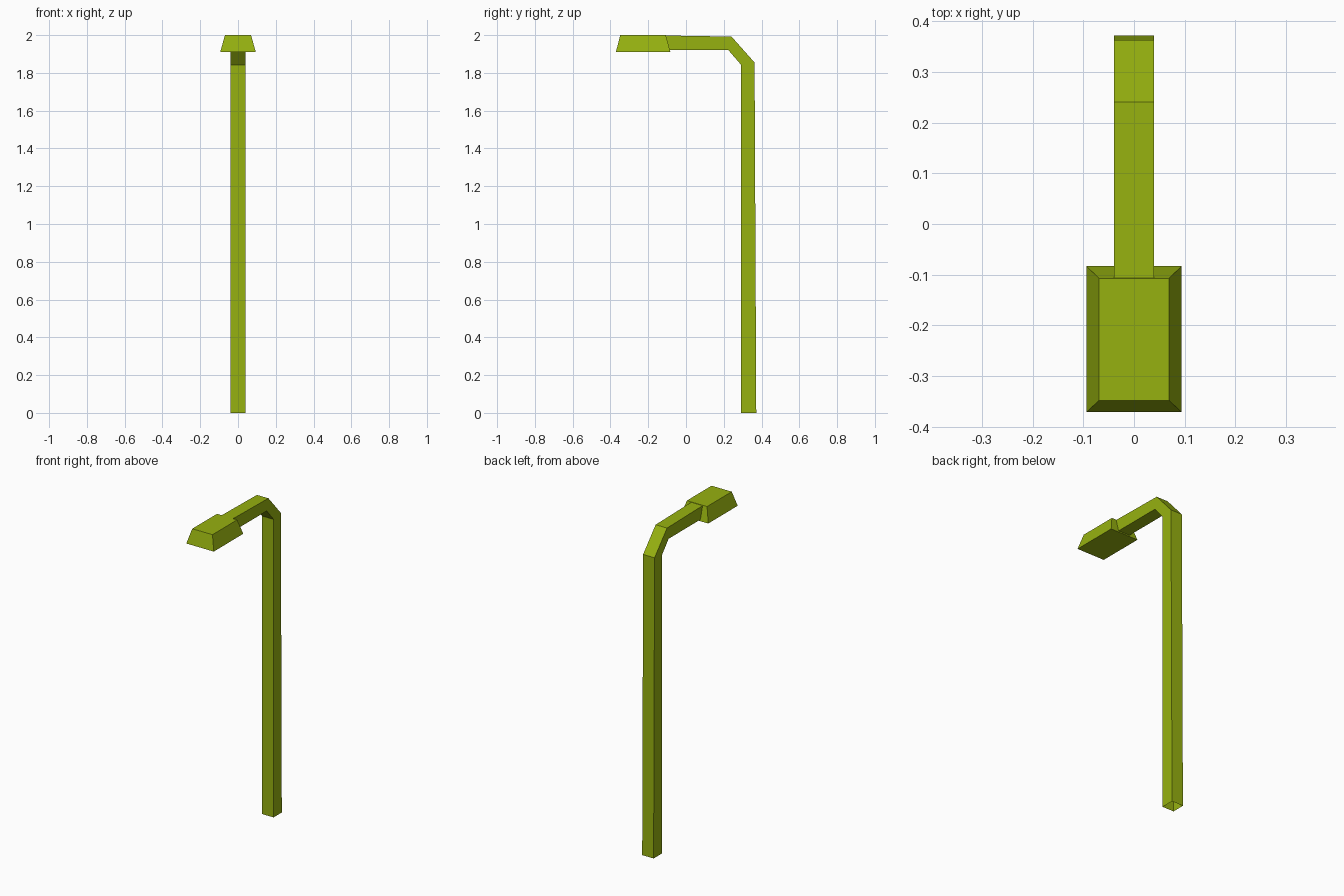
import bpy

if "Cube" in bpy.data.objects:
    bpy.data.objects.remove(bpy.data.objects["Cube"])

green = bpy.data.materials.new("olive green paint")
green.diffuse_color = (0.305, 0.44, 0.005, 1)
green.use_nodes = True
green.node_tree.nodes["Principled BSDF"].inputs["Base Color"].default_value = green.diffuse_color


def make_object(name, rings, cap_start, cap_end):
    """Bridge a series of four-cornered rings into a flat-shaded mesh."""
    verts = [v for ring in rings for v in ring]
    faces = []
    for r in range(len(rings) - 1):
        a = r * 4
        for i in range(4):
            j = (i + 1) % 4
            faces.append((a + i, a + j, a + 4 + j, a + 4 + i))
    if cap_start:
        faces.append((3, 2, 1, 0))
    if cap_end:
        n = len(verts)
        faces.append((n - 4, n - 3, n - 2, n - 1))
    mesh = bpy.data.meshes.new(name)
    mesh.from_pydata(verts, [], faces)
    mesh.materials.append(green)
    obj = bpy.data.objects.new(name, mesh)
    bpy.context.collection.objects.link(obj)
    return obj


# Bent pole: square tube with an open foot, (inner y, z), (outer y, z) per ring
W = 0.039
sections = [((0.292, 0.0), (0.372, 0.0)),
            ((0.292, 1.842), (0.363, 1.855)),
            ((0.225, 1.92), (0.241, 1.992)),
            ((-0.107, 1.92), (-0.107, 1.998))]
pole_rings = [[(-W, *inner), (W, *inner), (W, *outer), (-W, *outer)]
              for inner, outer in sections]
make_object("bent_pole", pole_rings, False, False)


# Lamp head: tapered box hanging on the end of the arm
def rectangle(x, y0, y1, z):
    return [(-x, y0, z), (x, y0, z), (x, y1, z), (-x, y1, z)]


make_object("lamp_head", [rectangle(0.094, -0.371, -0.083, 1.911),
                          rectangle(0.069, -0.348, -0.107, 2.0)], True, True)
